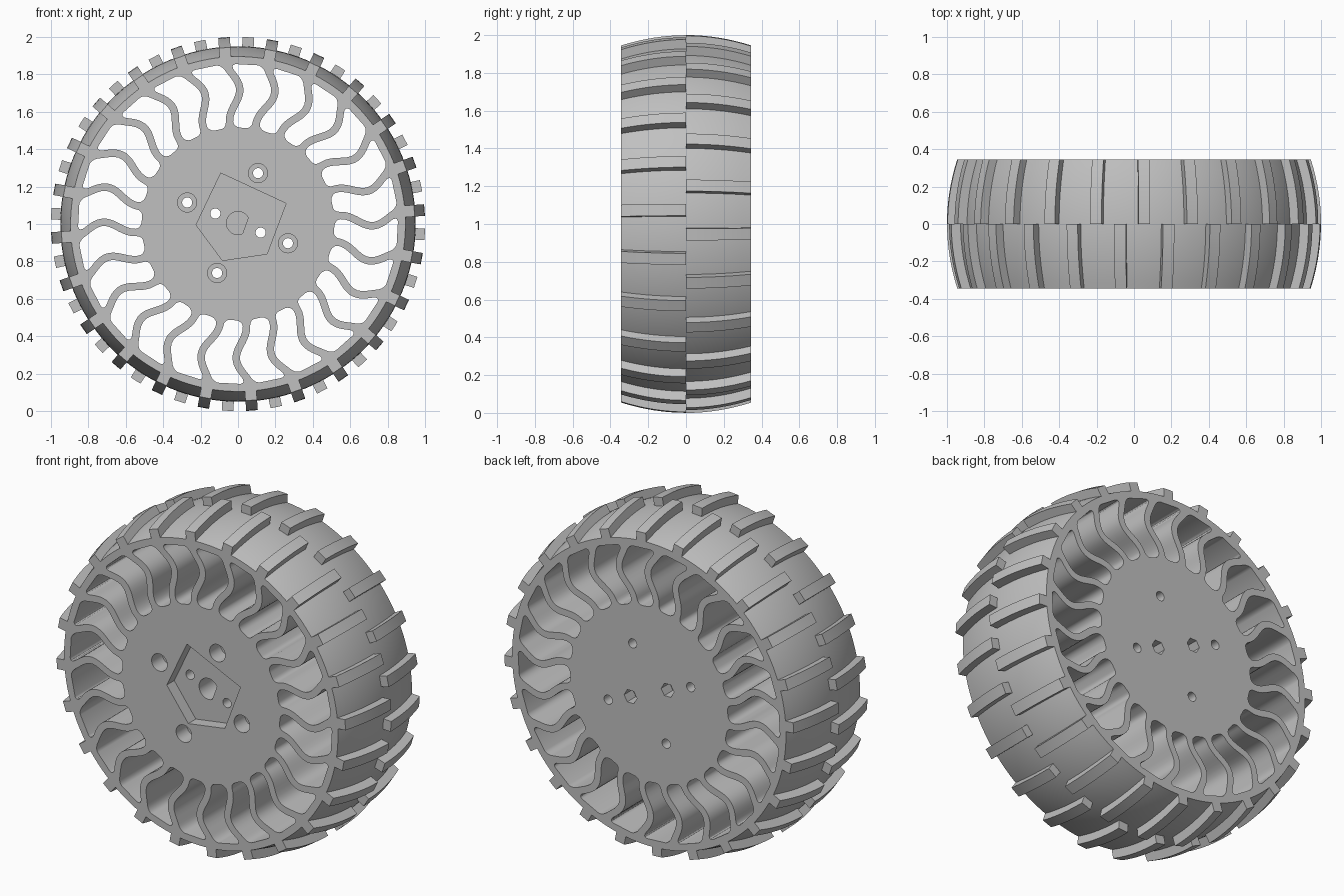
import bpy, bmesh, math
from math import sin, cos, pi, sqrt, radians

old = bpy.data.objects.get("Cube")
if old:
    bpy.data.objects.remove(old, do_unlink=True)

COUNT = 24               # spokes, and lugs on each half of the tread
STEP = 2 * pi / COUNT
HALF = 0.345             # half of the wheel's width
RIM = 0.895              # tyre radius at the side faces
CROWN = 0.055            # extra radius at the middle of the tread
HOLE_IN, HOLE_OUT = 0.515, 0.855

grey = bpy.data.materials.new("wheel grey")
grey.use_nodes = True
colour = (0.53, 0.53, 0.53, 1)
grey.diffuse_color = colour
grey.node_tree.nodes["Principled BSDF"].inputs["Base Color"].default_value = colour


def polar(r, a, y=0.0):
    """Point at radius r, angle a clockwise from the top of the wheel."""
    return (r * sin(a), y, 1 + r * cos(a))


def crown(y, base):
    return base + CROWN * (1 - (y / HALF) ** 2)


def make_object(name, bm):
    bmesh.ops.recalc_face_normals(bm, faces=bm.faces[:])
    mesh = bpy.data.meshes.new(name)
    bm.to_mesh(mesh)
    bm.free()
    mesh.materials.append(grey)
    obj = bpy.data.objects.new(name, mesh)
    bpy.context.scene.collection.objects.link(obj)
    return obj


def smooth(obj):
    bpy.ops.object.select_all(action="DESELECT")
    obj.select_set(True)
    bpy.context.view_layer.objects.active = obj
    bpy.ops.object.shade_smooth_by_angle(angle=radians(30))


def add_loop(bm, points):
    verts = [bm.verts.new(p) for p in points]
    for i, v in enumerate(verts):
        bm.edges.new((v, verts[(i + 1) % len(verts)]))


def hole_outline(k):
    """S-curved opening between two spokes, with rounded corners."""
    sides = ([], [])
    corner, steps = 0.032, 24
    swing, wave, peak = radians(2.75), 2 * pi / 0.34, 0.715
    for i in range(steps + 1):
        r = HOLE_IN + (HOLE_OUT - HOLE_IN) * (1 - cos(pi * i / steps)) / 2
        d = min(r - HOLE_IN, HOLE_OUT - r, corner)
        inset = corner - sqrt(max(0, corner ** 2 - (corner - d) ** 2))
        bend = swing * cos(wave * (r - peak))
        slope = r * swing * wave * sin(wave * (r - peak))
        spoke = 0.04 * sqrt(1 + slope ** 2)
        half = STEP / 2 - (spoke / 2 + inset) / r
        mid = radians(13) + (k + 0.5) * STEP + bend
        sides[0].append(polar(r, mid - half, -HALF))
        sides[1].append(polar(r, mid + half, -HALF))
    return sides[0] + sides[1][::-1]


def prism(bm, outline, y0, y1):
    """Closed solid from an x/z outline measured from the axle."""
    ends = [[bm.verts.new((x, y, 1 + z)) for x, z in outline] for y in (y0, y1)]
    bm.faces.new(ends[0])
    bm.faces.new(ends[1][::-1])
    for i in range(len(outline)):
        j = (i + 1) % len(outline)
        bm.faces.new((ends[0][i], ends[1][i], ends[1][j], ends[0][j]))


def disc(x, z, r, n=32):
    return [(x + r * cos(2 * pi * i / n), z + r * sin(2 * pi * i / n)) for i in range(n)]


# Wheel body: side face with spoke openings, carried through the full width
bm = bmesh.new()
add_loop(bm, [polar(RIM, 2 * pi * i / 144, -HALF) for i in range(144)])
for k in range(COUNT):
    add_loop(bm, hole_outline(k))
bmesh.ops.triangle_fill(bm, use_beauty=True, edges=bm.edges[:], normal=(0, -1, 0))
front = bm.faces[:]
border = [e for e in bm.edges if len(e.link_faces) == 1]
back = {v: bm.verts.new((v.co.x, HALF, v.co.z)) for v in bm.verts[:]}
for f in front:
    bm.faces.new([back[v] for v in reversed(f.verts)])
for e in border:
    a, b = e.verts
    bm.faces.new((a, b, back[b], back[a]))
body = make_object("spoked_wheel", bm)

# Hub cutters: bores and the D-shaped shaft socket first, then pockets
bolts = [(0.107, 0.272), (0.267, -0.103), (-0.112, -0.262), (-0.272, 0.115)]
screws = [(-0.121, 0.056), (0.121, -0.046)]
far = HALF + 0.05

bores = bmesh.new()
for x, z in bolts + screws:
    prism(bores, disc(x, z, 0.027), -far, far)
tilt = radians(-20)
socket = [(min(x, 0.042), z) for x, z in disc(0, 0, 0.062)]
prism(bores, [(x * cos(tilt) - z * sin(tilt), x * sin(tilt) + z * cos(tilt) + 0.005)
              for x, z in socket], -far, -0.1)

pockets = bmesh.new()
prism(pockets, [(-0.092, 0.272), (0.257, 0.11), (0.155, -0.16),
                (-0.083, -0.195), (-0.224, -0.005)], -far, -HALF + 0.07)
for x, z in bolts:
    prism(pockets, disc(x, z, 0.051), -far, -HALF + 0.1)
for x, z in screws:
    prism(pockets, disc(x, z, 0.042, 6), HALF - 0.08, far)

cutters = [make_object("bore_cutter", bores), make_object("pocket_cutter", pockets)]
for cutter in cutters:
    cutter.hide_render = True
    mod = body.modifiers.new("cut", "BOOLEAN")
    mod.operation = "DIFFERENCE"
    mod.solver = "EXACT"
    mod.object = cutter
depsgraph = bpy.context.evaluated_depsgraph_get()
cut_mesh = bpy.data.meshes.new_from_object(body.evaluated_get(depsgraph))
body.modifiers.clear()
body.data = cut_mesh
for cutter in cutters:
    bpy.data.objects.remove(cutter, do_unlink=True)
smooth(body)

# Tyre: crowned band around the body
bm = bmesh.new()
SEGS, ROWS = 144, 16
rings = []
for j in range(ROWS + 1):
    y = -HALF + 2 * HALF * j / ROWS
    rings.append([bm.verts.new(polar(crown(y, RIM), 2 * pi * i / SEGS, y)) for i in range(SEGS)])
for lower, upper in zip(rings, rings[1:]):
    for i in range(SEGS):
        n = (i + 1) % SEGS
        bm.faces.new((lower[i], lower[n], upper[n], upper[i]))
smooth(make_object("tyre_band", bm))


# Tread lugs: two staggered rows following the crown
def lug_row(name, y0, y1, phase):
    bm = bmesh.new()
    width, rows = 0.062, 8
    for k in range(COUNT):
        a = phase + k * STEP
        sections = []
        for j in range(rows + 1):
            y = y0 + (y1 - y0) * j / rows
            low, high = crown(y, RIM - 0.008), crown(y, RIM + 0.05)
            sections.append([
                bm.verts.new((r * sin(a) + s * cos(a), y, 1 + r * cos(a) - s * sin(a)))
                for r, s in ((low, -width / 2), (high, -width / 2),
                             (high, width / 2), (low, width / 2))])
        bm.faces.new(sections[0])
        bm.faces.new(sections[-1][::-1])
        for p, q in zip(sections, sections[1:]):
            for i in range(4):
                n = (i + 1) % 4
                bm.faces.new((p[i], q[i], q[n], p[n]))
    smooth(make_object(name, bm))


lug_row("front_tread_lugs", -HALF, 0, radians(3.2) + STEP / 2)
lug_row("back_tread_lugs", 0, HALF, radians(3.2))
